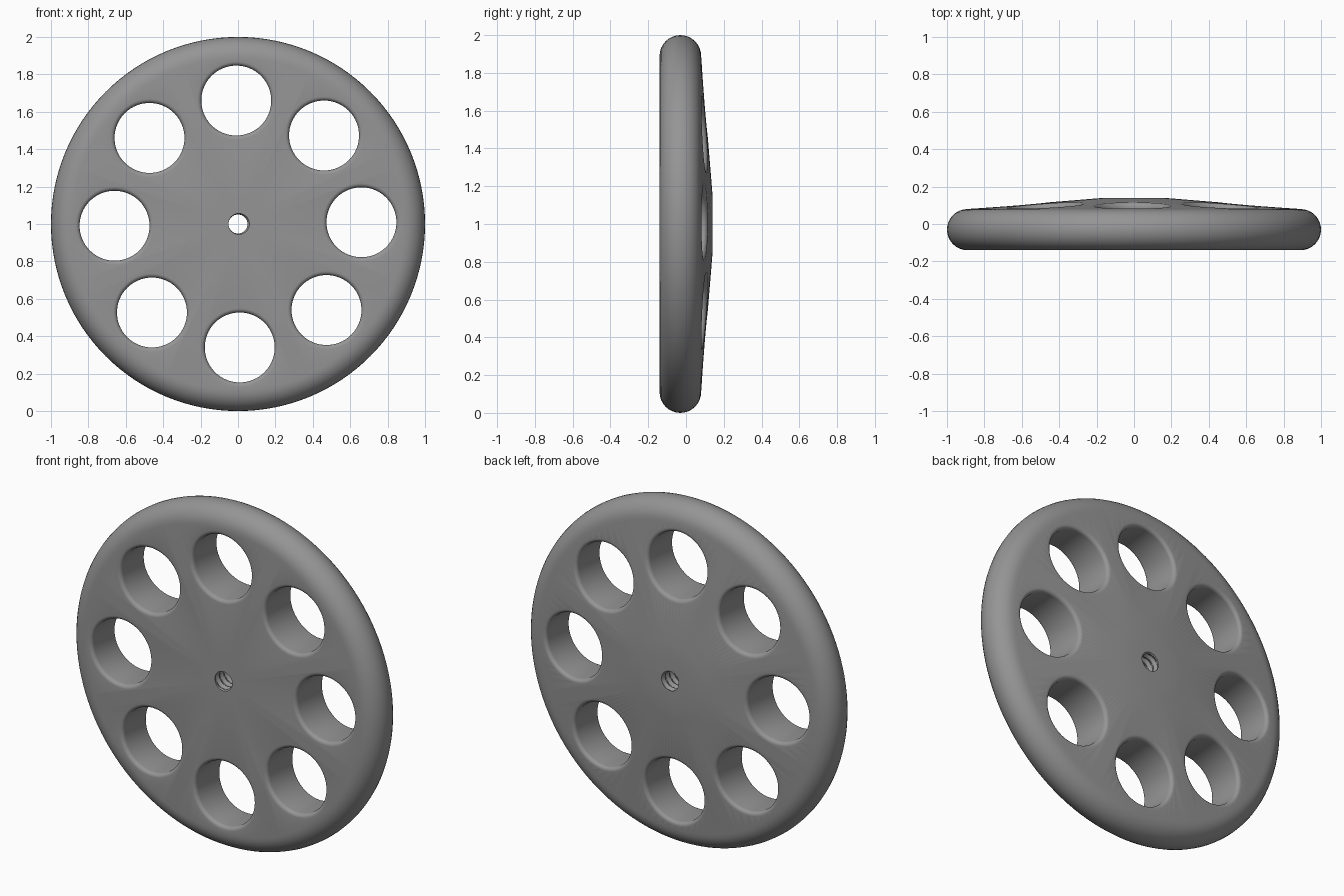
import bpy, bmesh, math

if "Cube" in bpy.data.objects:
    bpy.data.objects.remove(bpy.data.objects["Cube"])

HALF = 0.14                     # half thickness at the hub
RIM_R, RIM_C = 0.11, -0.03      # rim rounding radius and its centre in y
HOLES, HOLE_R, HOLE_RING = 8, 0.187, 0.66
FILLET = 0.022
TURN = math.radians(0.8)

grey = bpy.data.materials.new("grey")
grey.diffuse_color = (0.3, 0.3, 0.3, 1)
grey.use_nodes = True
grey.node_tree.nodes["Principled BSDF"].inputs["Base Color"].default_value = grey.diffuse_color


def make_object(name, bm):
    bmesh.ops.remove_doubles(bm, verts=bm.verts, dist=1e-5)
    bmesh.ops.recalc_face_normals(bm, faces=bm.faces)
    mesh = bpy.data.meshes.new(name)
    bm.to_mesh(mesh)
    bm.free()
    mesh.materials.append(grey)
    ob = bpy.data.objects.new(name, mesh)
    bpy.context.collection.objects.link(ob)
    return ob


def tube(name, rows, n, point, capped):
    """Skin rows of n points around the y axis, optionally closing both ends."""
    bm = bmesh.new()
    rings = [[bm.verts.new(point(row, 2 * math.pi * i / n)) for i in range(n)]
             for row in rows]
    for a, b in zip(rings, rings[1:]):
        for i in range(n):
            j = (i + 1) % n
            bm.faces.new((a[i], a[j], b[j], b[i]))
    if capped:
        bm.faces.new(rings[0])
        bm.faces.new(rings[-1])
    return make_object(name, bm)


def lathe_point(row, a):
    r, y = row
    return (r * math.cos(a), y, 1 + r * math.sin(a))


def back_y(r):
    """Height of the gently conical back, flat near the hub."""
    t = min(max((r - 0.16) / 0.73, 0), 1)
    return HALF + (RIM_C + RIM_R - HALF) * t


# Disc: flat front, half-round rim, shallow conical back
profile = [(0.12, -HALF)]
for i in range(17):
    a = -math.pi / 2 + math.pi * i / 16
    profile.append((0.89 + RIM_R * math.cos(a), RIM_C + RIM_R * math.sin(a)))
profile += [(r, back_y(r)) for r in (0.22, 0.16)]
disc = tube("wheel_disc", profile, 128, lathe_point, True)

cutters = []

# Round holes with filleted edges that follow the sloping back
arc = [math.pi / 2 * i / 5 for i in range(6)]
lip = [(HOLE_R + FILLET * (1 - math.cos(a)), FILLET * (1 - math.sin(a))) for a in arc]
rows = [(HOLE_R + FILLET + 0.002, -0.03, -1)]
rows += [(r, d, -1) for r, d in reversed(lip)]
rows += [(r, d, 1) for r, d in lip]
rows += [(HOLE_R + FILLET + 0.002, -0.03, 1)]
for k in range(HOLES):
    turn = TURN + 2 * math.pi * k / HOLES
    cx, cz = HOLE_RING * math.cos(turn), HOLE_RING * math.sin(turn)

    def hole_point(row, a):
        r, depth, side = row
        x, z = cx + r * math.cos(a), cz + r * math.sin(a)
        y = -HALF + depth if side < 0 else back_y(math.hypot(x, z)) - depth
        return (x, y, 1 + z)

    cutters.append(tube(f"hole_cutter_{k}", rows, 64, hole_point, True))


# Threaded centre bore
def thread_point(y, a):
    phase = (y / 0.04 - a / (2 * math.pi)) % 1
    r = 0.05 + 0.012 * (1 - abs(2 * phase - 1))
    return (r * math.cos(a), y, 1 + r * math.sin(a))


cutters.append(tube("thread_cutter", [-0.16 + 0.005 * i for i in range(65)],
                    32, thread_point, True))

# Cut the openings
for c in cutters:
    c.hide_render = True
    c.hide_set(True)
    mod = disc.modifiers.new(c.name, 'BOOLEAN')
    mod.operation = 'DIFFERENCE'
    mod.solver = 'EXACT'
    mod.object = c

bpy.context.view_layer.objects.active = disc
disc.select_set(True)
for c in cutters:
    bpy.ops.object.modifier_apply(modifier=c.name)
    bpy.data.objects.remove(c)
bpy.ops.object.shade_smooth_by_angle(angle=math.radians(30))
